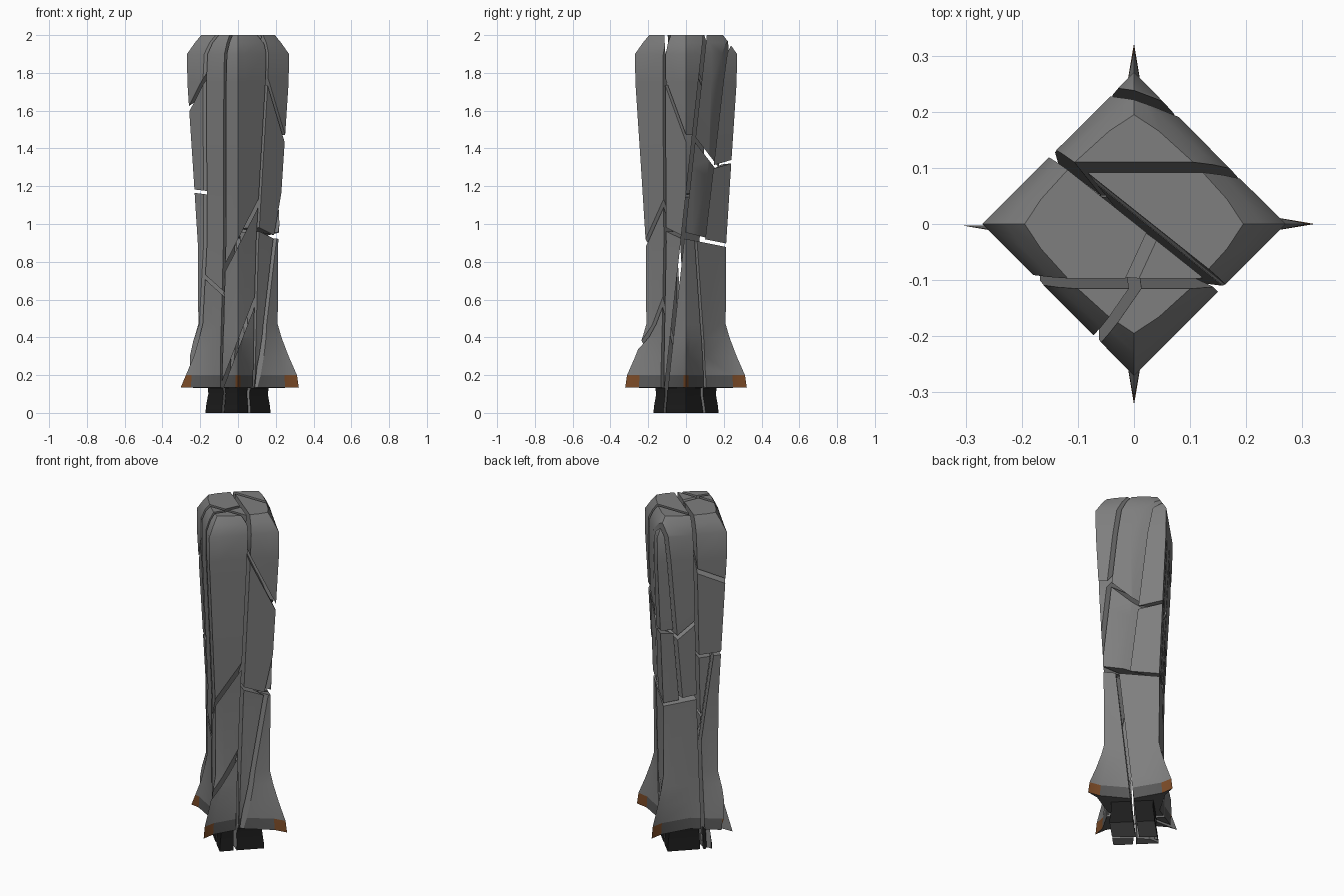
import bpy, bmesh, math
from mathutils import Vector

if "Cube" in bpy.data.objects:
    bpy.data.objects.remove(bpy.data.objects["Cube"])

GAP = 0.009


def material(name, rgb):
    m = bpy.data.materials.new(name)
    m.diffuse_color = (*rgb, 1)
    m.use_nodes = True
    m.node_tree.nodes["Principled BSDF"].inputs["Base Color"].default_value = m.diffuse_color
    return m


MATS = [material("stone", (0.21, 0.21, 0.21)), material("black_base", (0.012, 0.012, 0.012)),
        material("rust_tip", (0.2, 0.07, 0.02)), material("dark_stone", (0.1, 0.1, 0.1))]


def ring(bm, z, R, S=None, t=None, m=None):
    """Four-cornered section: corner radius R, shoulder (S, t), side midpoint m."""
    if S is None:
        S, t, m = R * 0.86, R * 0.14, R * 0.5
    out = []
    for q in range(4):
        c, s = round(math.cos(q * math.pi / 2)), round(math.sin(q * math.pi / 2))
        for x, y in ((R, 0), (S, t), (m, m), (t, S)):
            out.append(bm.verts.new((x * c - y * s, x * s + y * c, z)))
    return out


# Whole pillar: base, flared skirt with corner fins, tapering shaft, bevelled head
SECTIONS = [(0, .172), (.03, .17), (.1, .158), (.132, .162),
            (.134, .322, .25, .012, .098), (.2, .312, .245, .013, .1),
            (.3, .268, .22, .018, .102), (.4, .23, .195, .026, .104),
            (.47, .21), (.9, .213), (1.25, .235), (1.75, .268), (1.9, .27),
            (1.96, .228, .2, .04, .124), (2.0, .195, .165, .045, .108)]
body = bmesh.new()
rings = [ring(body, *s) for s in SECTIONS]
body.faces.new(rings[0][::-1])
body.faces.new(rings[-1])
for a, b in zip(rings, rings[1:]):
    for i in range(16):
        j = (i + 1) % 16
        f = body.faces.new((a[i], a[j], b[j], b[i]))
        c = f.calc_center_median()
        if c.z < .132:
            f.material_index = 1
        elif c.z < .18:
            f.material_index = 2 if c.xy.length > .24 else 3
body.normal_update()


def half(bm, co, no, sign):
    """Keep one side of a cut, leaving half the crack width, and cap it."""
    n = Vector(no).normalized() * sign
    new = bm.copy()
    geom = new.verts[:] + new.edges[:] + new.faces[:]
    bmesh.ops.bisect_plane(new, geom=geom, dist=1e-6, plane_co=Vector(co) + n * GAP,
                           plane_no=n, clear_inner=True)
    rim = [e for e in new.edges if e.is_boundary]
    if rim:
        bmesh.ops.holes_fill(new, edges=rim, sides=0)
    return new


count = 0


def shatter(bm, node):
    """Walk the crack tree; every leaf becomes one fragment."""
    global count
    if not bm.faces:
        return
    if node:
        co, no, below, above = node
        shatter(half(bm, co, no, -1), below)
        shatter(half(bm, co, no, 1), above)
        return
    count += 1
    bmesh.ops.recalc_face_normals(bm, faces=bm.faces)
    me = bpy.data.meshes.new("fragment")
    bm.to_mesh(me)
    for m in MATS:
        me.materials.append(m)
    ob = bpy.data.objects.new(f"pillar_fragment_{count:02d}", me)
    bpy.context.collection.objects.link(ob)
    bpy.context.view_layer.objects.active = ob
    ob.select_set(True)


# Crack tree: (point, normal, fragments behind, fragments ahead)
front_left = ((-.13, -.1, .68), (.9, 0, 1), None, None)
front_right = ((0, -.15, .9), (-1.95, 0, 1),
               ((0, -.15, .36), (-2.6, 0, 1), None, None), None)
front = ((-.06, -.19, 1.8), (.82, -.57, -.04), front_left, front_right)
left_low = ((-.12, .06, .6), (.7, .6, .12), None,
            ((-.05, .15, .75), (.3, .4, 1), None, None))
left = ((-.2, .05, 1.17), (.12, 0, 1), left_low,
        ((-.22, 0, 1.66), (-1.3, .6, 1), None, None))
right = ((.2, -.05, 1.6), (1.5, 1.5, 1),
         ((.21, 0, .92), (.2, .3, 1), ((.15, 0, .4), (.5, .8, -.1), None, None), None), None)
back_low = ((.13, .08, .5), (-.7, .7, .1), None, None)
back_tip = ((0, .24, 1.33), (.1, -.2, 1), None, None)
back_mid = ((.1, .1, 1.38), (0, 1.3, 1),
            ((.1, .1, .92), (0, .25, 1), None, None), None)
back = ((0, .15, .9), (0, .2, 1), back_low,
        ((.02, .22, 1.92), (.3, 1, -.1), back_mid, back_tip))
tree = ((0, .01, 1.9), (.62, .78, -.031),
        ((0, -.1, 1.9), (0, 1, .06), front, left),
        ((0, .09, 1.9), (0, 1, -.11), right, back))
shatter(body, tree)
bpy.ops.object.shade_smooth_by_angle(angle=math.radians(30))
